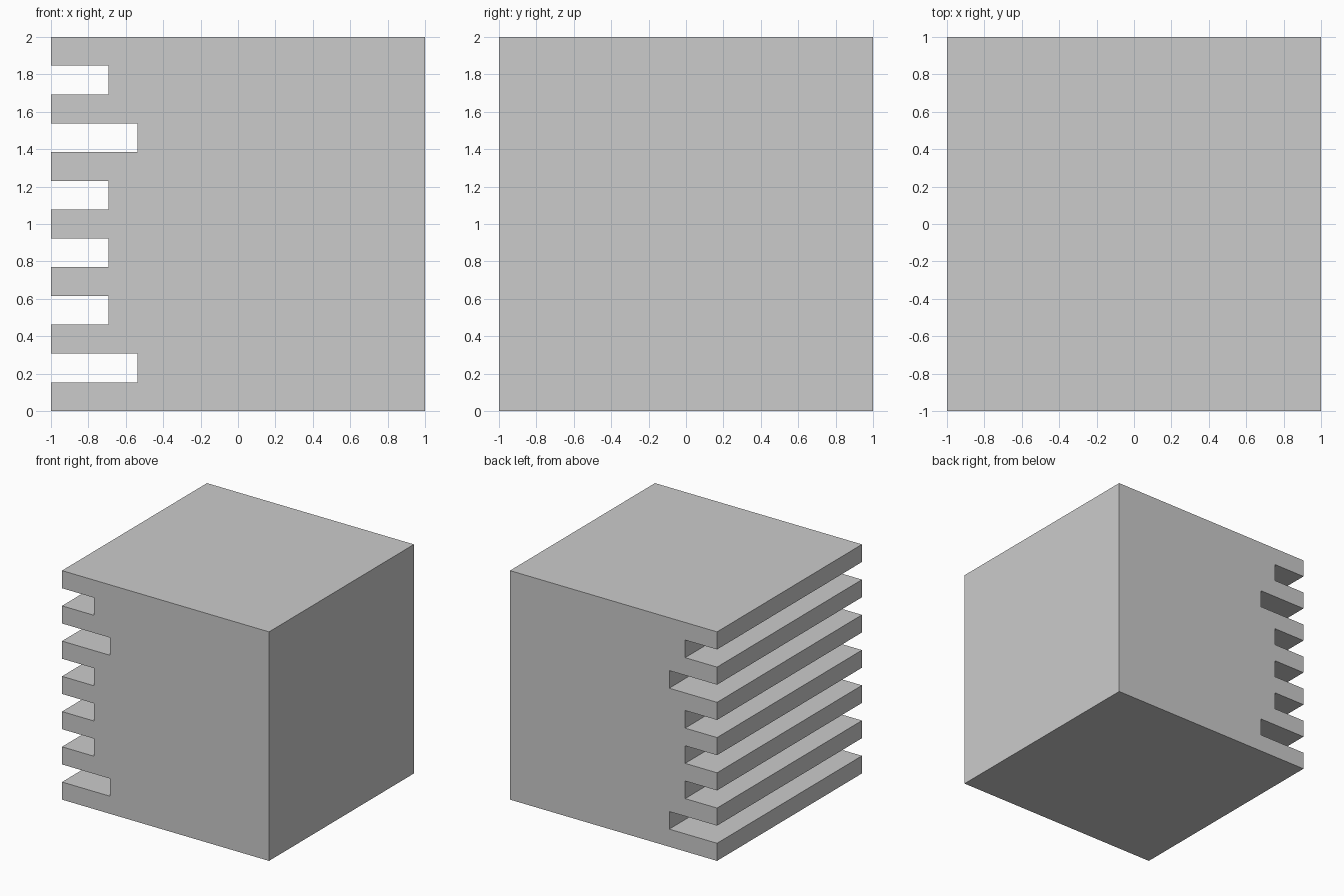
import bpy, bmesh

if "Cube" in bpy.data.objects:
    bpy.data.objects.remove(bpy.data.objects["Cube"])

U = 2 / 13                              # tooth and slot height
SLOT_DEPTHS = [3, 2, 2, 2, 3, 2]        # bottom to top, in units of U

# Comb-edged side profile in the XZ plane
profile = [(-1, 2), (1, 2), (1, 0), (-1, 0)]
for i, depth in enumerate(SLOT_DEPTHS):
    z0, z1 = (2 * i + 1) * U, (2 * i + 2) * U
    x = -1 + depth * U
    profile += [(-1, z0), (x, z0), (x, z1), (-1, z1)]

# Extrude the profile through the full depth
bm = bmesh.new()
face = bm.faces.new([bm.verts.new((x, -1, z)) for x, z in profile])
ext = bmesh.ops.extrude_face_region(bm, geom=[face], use_keep_orig=True)
moved = [g for g in ext["geom"] if isinstance(g, bmesh.types.BMVert)]
bmesh.ops.translate(bm, verts=moved, vec=(0, 2, 0))
bmesh.ops.recalc_face_normals(bm, faces=bm.faces[:])

mesh = bpy.data.meshes.new("slotted_block")
bm.to_mesh(mesh)
bm.free()
bpy.context.collection.objects.link(bpy.data.objects.new("slotted_block", mesh))
